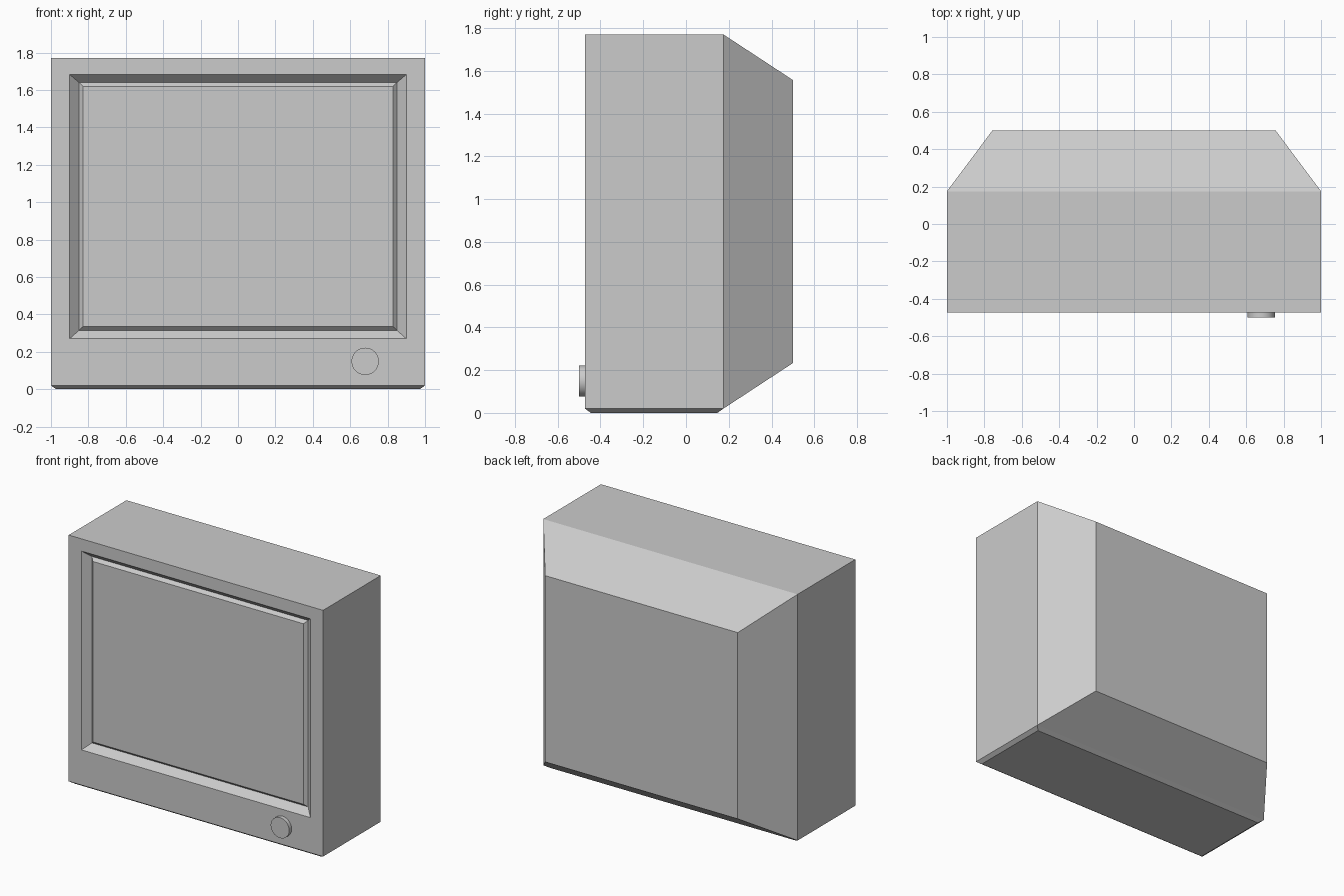
import bpy
import bmesh
import math

if "Cube" in bpy.data.objects:
    bpy.data.objects.remove(bpy.data.objects["Cube"])


def loft(bm, rings, cap_last):
    """Join rectangular rings (half width, bottom, top, y) with quads."""
    loops = [[bm.verts.new(p) for p in
              ((-w, y, z0), (w, y, z0), (w, y, z1), (-w, y, z1))]
             for w, z0, z1, y in rings]
    for a, b in zip(loops, loops[1:]):
        for i in range(4):
            j = (i + 1) % 4
            bm.faces.new((a[i], b[i], b[j], a[j]))
    if cap_last:
        bm.faces.new(loops[-1])
    bmesh.ops.recalc_face_normals(bm, faces=bm.faces)


def finish(bm, name):
    mesh = bpy.data.meshes.new(name)
    bm.to_mesh(mesh)
    bm.free()
    obj = bpy.data.objects.new(name, mesh)
    bpy.context.collection.objects.link(obj)
    return obj


FRONT, SEAM, BACK = -0.473, 0.175, 0.5
RECESS = FRONT + 0.047
rim = (0.85, 0.315, 1.64, RECESS)

# cabinet: screen recess, bezel, straight sides and tapered back
bm = bmesh.new()
loft(bm, [rim,
          (0.9, 0.27, 1.683, FRONT),
          (1.0, 0.02, 1.77, FRONT),
          (1.0, 0.02, 1.77, SEAM),
          (0.757, 0.233, 1.557, BACK)], True)
# low bevelled foot drawn out of the underside
foot = min(bm.faces, key=lambda f: f.calc_center_median().z)
bmesh.ops.inset_individual(bm, faces=[foot], thickness=0.04)
for v in foot.verts:
    v.co.z = 0.0
# make sure the normals point outwards
back = max(bm.faces, key=lambda f: f.calc_center_median().y)
back.normal_update()
if back.normal.y < 0:
    bmesh.ops.reverse_faces(bm, faces=bm.faces)
finish(bm, "cabinet")

# screen: raised panel with bevelled edges
bm = bmesh.new()
loft(bm, [rim, (0.828, 0.336, 1.619, RECESS - 0.022)], True)
panel = min(bm.faces, key=lambda f: f.calc_center_median().y)
panel.normal_update()
if panel.normal.y > 0:
    bmesh.ops.reverse_faces(bm, faces=bm.faces)
finish(bm, "screen")

# power knob
bpy.ops.mesh.primitive_cylinder_add(vertices=32, radius=0.073, depth=0.027,
                                    location=(0.68, -0.4865, 0.149),
                                    rotation=(math.pi / 2, 0, 0))
bpy.context.object.name = "power_knob"
bpy.ops.object.shade_smooth_by_angle()
